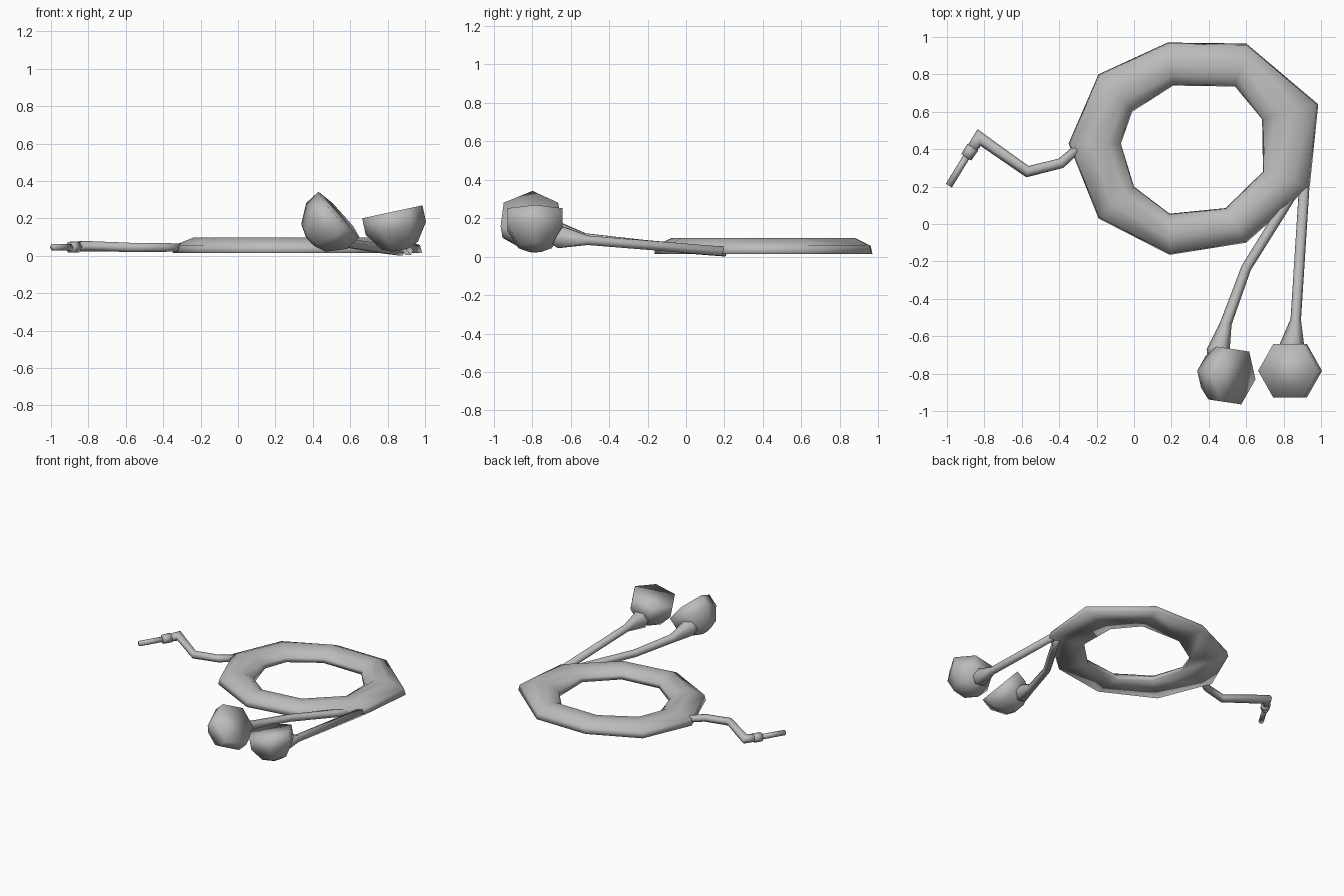
import bpy
import bmesh
from math import cos, sin, pi
from mathutils import Vector

if "Cube" in bpy.data.objects:
    bpy.data.objects.remove(bpy.data.objects["Cube"])

grey = bpy.data.materials.new("plain grey")
grey.use_nodes = True
grey.diffuse_color = (0.5, 0.5, 0.5, 1)
grey.node_tree.nodes["Principled BSDF"].inputs["Base Color"].default_value = (0.5, 0.5, 0.5, 1)


def loft(name, rings, closed=False):
    """Skin a list of equal-length point rings; closed joins last to first, otherwise the ends are capped."""
    bm = bmesh.new()
    rows = [[bm.verts.new(p) for p in ring] for ring in rings]
    n = len(rows[0])
    pairs = list(zip(rows, rows[1:])) + ([(rows[-1], rows[0])] if closed else [])
    for a, b in pairs:
        for i in range(n):
            j = (i + 1) % n
            bm.faces.new((a[i], a[j], b[j], b[i]))
    if not closed:
        bm.faces.new(rows[0])
        bm.faces.new(rows[-1])
    bmesh.ops.recalc_face_normals(bm, faces=bm.faces)
    mesh = bpy.data.meshes.new(name)
    bm.to_mesh(mesh)
    bm.free()
    mesh.materials.append(grey)
    mesh.shade_smooth()
    obj = bpy.data.objects.new(name, mesh)
    bpy.context.collection.objects.link(obj)


def tube(name, path, sides=6):
    """Tube through (x, y, z, radius) points."""
    pts = [Vector(p[:3]) for p in path]
    rings = []
    for i, p in enumerate(pts):
        before = (p - pts[i - 1]).normalized() if i else Vector()
        after = (pts[i + 1] - p).normalized() if i < len(pts) - 1 else Vector()
        along = (before + after).normalized()
        side = along.cross(Vector((0, 0, 1))).normalized()
        up = side.cross(along)
        # widen mitred corners so the tube keeps its thickness
        stretch = 1 / max(0.6, along.dot(after if i == 0 else before))
        r = path[i][3]
        rings.append([p + side * cos(2 * pi * k / sides) * r * stretch
                      + up * sin(2 * pi * k / sides) * r for k in range(sides)])
    loft(name, rings)


def bud(name, centre, facing):
    """Six-sided cup whose flat face is centred on the given point."""
    facing = Vector(facing).normalized()
    v = Vector((0, 0, 1)).cross(facing).normalized()
    u = v.cross(facing)
    rings = []
    for r, depth in ((0.165, 0), (0.165, 0.09), (0.10, 0.185), (0.04, 0.21)):
        c = Vector(centre) - facing * depth
        rings.append([c + (u * cos(k * pi / 3) + v * sin(k * pi / 3)) * r for k in range(6)])
    loft(name, rings)


# Coiled cable: irregular nine-sided ring with a flat underside
outer = [(-0.35, 0.43), (-0.19, 0.80), (0.18, 0.97), (0.60, 0.965), (0.985, 0.64),
         (0.94, 0.20), (0.60, -0.10), (0.19, -0.165), (-0.19, 0.03)]
inner = [(-0.07, 0.43), (-0.01, 0.60), (0.21, 0.74), (0.54, 0.735), (0.685, 0.56),
         (0.69, 0.28), (0.49, 0.085), (0.19, 0.055), (0.0, 0.20)]
section = [(0, 0.014), (0.04, 0.057), (0.4, 0.097), (0.75, 0.088), (0.97, 0.047), (1, 0.014)]
loft("cable_coil",
     [[Vector((*o, 0)).lerp(Vector((*i, 0)), t) + Vector((0, 0, z)) for t, z in section]
      for o, i in zip(outer, inner)], closed=True)

# Plug end
tube("plug_cable", [(-0.30, 0.405, 0.043, 0.024), (-0.39, 0.325, 0.045, 0.027),
                    (-0.57, 0.28, 0.045, 0.028), (-0.828, 0.462, 0.052, 0.032),
                    (-0.872, 0.395, 0.048, 0.028)])
tube("plug_body", [(-0.862, 0.41, 0.048, 0.034), (-0.897, 0.357, 0.046, 0.032)])
tube("plug_tip", [(-0.88, 0.385, 0.046, 0.019), (-0.99, 0.205, 0.046, 0.019)])

# Earbud cables with flared necks
tube("left_cable", [(0.91, 0.195, 0.028, 0.028), (0.865, -0.51, 0.085, 0.028),
                    (0.845, -0.65, 0.10, 0.066), (0.84, -0.70, 0.12, 0.05)])
tube("right_cable", [(0.87, 0.20, 0.026, 0.028), (0.79, 0.07, 0.036, 0.028),
                     (0.60, -0.235, 0.065, 0.027), (0.492, -0.53, 0.095, 0.031),
                     (0.45, -0.68, 0.13, 0.062), (0.445, -0.73, 0.15, 0.05)])

# Earbuds
bud("left_earbud", (0.825, -0.785, 0.235), (-0.21, 0, 0.98))
bud("right_earbud", (0.54, -0.815, 0.22), (0.73, -0.11, 0.67))
